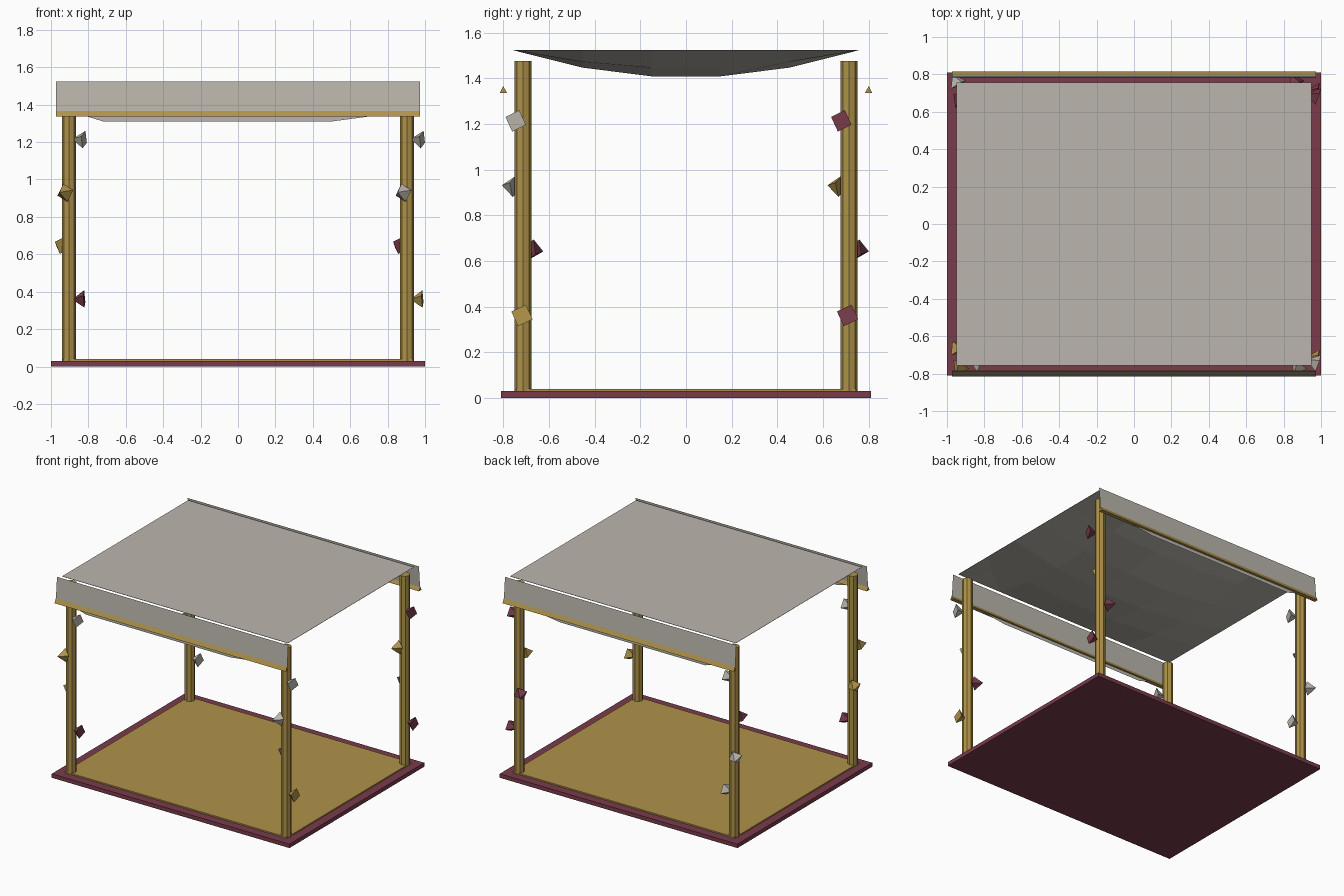
import bpy
import bmesh
from mathutils import Vector, Matrix

cube = bpy.data.objects.get("Cube")
if cube:
    bpy.data.objects.remove(cube, do_unlink=True)


def material(name, rgb):
    m = bpy.data.materials.new(name)
    m.use_nodes = True
    m.diffuse_color = (*rgb, 1)
    m.node_tree.nodes["Principled BSDF"].inputs["Base Color"].default_value = (*rgb, 1)
    return m


RED = material("dark red", (0.19, 0.045, 0.07))
GOLD = material("gold", (0.43, 0.29, 0.068))
CLOTH = material("pale grey", (0.50, 0.47, 0.42))


def finish(name, bm, mat, recalc=True):
    if recalc:
        bmesh.ops.recalc_face_normals(bm, faces=bm.faces)
    mesh = bpy.data.meshes.new(name)
    bm.to_mesh(mesh)
    bm.free()
    mesh.materials.append(mat)
    ob = bpy.data.objects.new(name, mesh)
    bpy.context.collection.objects.link(ob)
    return ob


def slab(name, hx, hy, z0, z1, mat):
    bm = bmesh.new()
    size = Matrix.Diagonal((2 * hx, 2 * hy, z1 - z0, 1))
    bmesh.ops.create_cube(bm, size=1, matrix=Matrix.Translation((0, 0, (z0 + z1) / 2)) @ size)
    finish(name, bm, mat)


def sheet(name, points, mat):
    bm = bmesh.new()
    bm.faces.new([bm.verts.new(p) for p in points])
    bm.normal_update()
    # Hanging sheets face away from the middle
    for f in bm.faces:
        if f.normal.y * f.calc_center_median().y < 0:
            f.normal_flip()
    finish(name, bm, mat, False)


def cone(name, r1, r2, depth, sides, matrix, mat):
    bm = bmesh.new()
    bmesh.ops.create_cone(bm, cap_ends=True, segments=sides, radius1=r1, radius2=r2,
                          depth=depth, matrix=matrix)
    finish(name, bm, mat)


# Base and floor mat
slab("base", 1, 0.81, 0, 0.03, RED)
slab("floor_mat", 0.935, 0.745, 0.029, 0.04, GOLD)

# Posts, each with four crystals: offset from post, height, direction of the tip, spin
CRYSTALS = [
    ((0.05, -0.022), 1.215, (-1, 0.35, 0.05), 0.35),
    ((-0.035, -0.065), 0.93, (-0.5, -0.9, 0.05), 0.3),
    ((-0.05, 0.06), 0.645, (-0.5, 0.85, -0.1), 0.4),
    ((0.05, -0.002), 0.36, (-1, 0.1, -0.05), 0.35),
]
POSTS = {
    "front_left": (1, -1, (CLOTH, CLOTH, RED, GOLD)),
    "front_right": (-1, -1, (CLOTH, GOLD, GOLD, RED)),
    "back_left": (1, 1, (RED, GOLD, RED, RED)),
    "back_right": (-1, 1, (CLOTH, RED, CLOTH, CLOTH)),
}
for corner, (sx, sy, colours) in POSTS.items():
    px, py = sx * 0.904, sy * 0.713
    cone(corner + "_post", 0.037, 0.037, 1.474, 8,
         Matrix.Translation((px, py, 0.738)), GOLD)
    for i, ((dx, dy), z, tip, spin) in enumerate(CRYSTALS):
        turn = Vector(tip).to_track_quat('Z', 'Y').to_matrix().to_4x4()
        place = Matrix.Translation((px + dx, py + dy, z)) @ turn @ Matrix.Rotation(spin, 4, 'Z')
        cone(f"{corner}_crystal_{i + 1}", 0.05, 0, 0.065, 4, place, colours[i])

# Canopy: flat top with a faceted belly hanging below
HX, HY, TOP = 0.95, 0.757, 1.525
bm = bmesh.new()
bmesh.ops.create_grid(bm, x_segments=5, y_segments=5, size=1)
for v in bm.verts:
    u, w = v.co.x, v.co.y
    sag = 0.124 * (1 - abs(u) ** 2) * (1 - abs(w) ** 2)
    v.co = (u * HX, w * HY, TOP - 0.002 - sag)
bmesh.ops.reverse_faces(bm, faces=bm.faces)
finish("canopy_belly", bm, CLOTH, False)
slab("canopy_top", HX, HY, TOP - 0.002, TOP, CLOTH)

# Valances, their trim bars and the slack cloth below them
for name, s in (("front", -1), ("back", 1)):
    w = 0.973
    sheet(name + "_valance", [(-w, s * 0.785, TOP), (w, s * 0.785, TOP),
                              (w, s * 0.799, 1.35), (-w, s * 0.799, 1.35)], CLOTH)
    sheet(name + "_slack_cloth", [(-0.85, s * 0.797, 1.35), (-0.72, s * 0.797, 1.31),
                                  (0.5, s * 0.797, 1.31), (0.8, s * 0.797, 1.35)], CLOTH)
    bm = bmesh.new()
    end = bm.faces.new([bm.verts.new((-w, s * y, z)) for y, z in
                        ((0.784, 1.336), (0.815, 1.336), (0.8, 1.366))])
    new = bmesh.ops.extrude_face_region(bm, geom=[end])["geom"]
    bmesh.ops.translate(bm, vec=(2 * w, 0, 0),
                        verts=[g for g in new if isinstance(g, bmesh.types.BMVert)])
    finish(name + "_trim", bm, GOLD)
